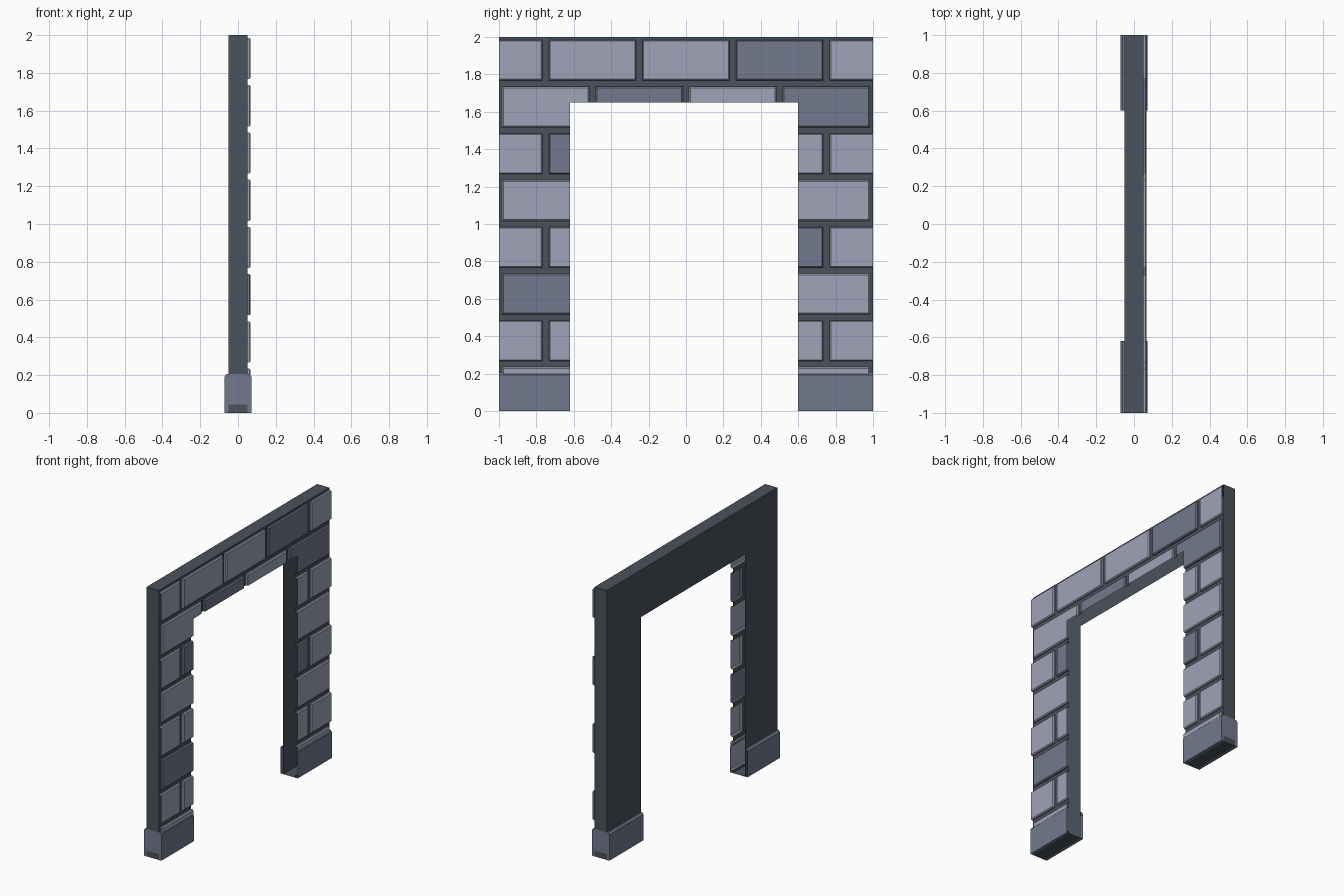
import bpy, bmesh

if "Cube" in bpy.data.objects:
    bpy.data.objects.remove(bpy.data.objects["Cube"])

Y0, Y1, ZT = -0.62, 0.60, 1.65      # doorway opening
T, PX, PH = 0.05, 0.071, 0.205      # half wall thickness, plinth half depth, plinth height


def material(name, rgb):
    m = bpy.data.materials.new(name)
    m.diffuse_color = (*rgb, 1)
    m.use_nodes = True
    m.node_tree.nodes["Principled BSDF"].inputs["Base Color"].default_value = m.diffuse_color
    return m


MORTAR = material("dark mortar", (0.069, 0.085, 0.105))
LIGHT = material("light stone", (0.350, 0.366, 0.479))
DARK = material("dark stone", (0.174, 0.195, 0.275))


def face(bm, pts, mi=0):
    f = bm.faces.new([bm.verts.new(p) for p in pts])
    f.material_index = mi
    return f


def finish(bm, name, mats):
    bmesh.ops.remove_doubles(bm, verts=bm.verts, dist=1e-5)
    me = bpy.data.meshes.new(name)
    bm.to_mesh(me)
    bm.free()
    for m in mats:
        me.materials.append(m)
    ob = bpy.data.objects.new(name, me)
    bpy.context.collection.objects.link(ob)
    return ob


def cut_doorway(bm):
    """Split along the opening and outer edges, drop everything in the gap."""
    for co, no in (((0, Y0, 0), (0, 1, 0)), ((0, Y1, 0), (0, 1, 0)),
                   ((0, -1, 0), (0, 1, 0)), ((0, 1, 0), (0, 1, 0)),
                   ((0, 0, ZT), (0, 0, 1))):
        bmesh.ops.bisect_plane(bm, geom=bm.verts[:] + bm.edges[:] + bm.faces[:],
                               dist=1e-6, plane_co=co, plane_no=no)
    gone = []
    for f in bm.faces:
        c = f.calc_center_median()
        if (Y0 < c.y < Y1 and c.z < ZT) or abs(c.y) > 1.0001:
            gone.append(f)
    bmesh.ops.delete(bm, geom=gone, context='FACES')


# wall shell: back, ends, top and feet (open towards the doorway)
bm = bmesh.new()
face(bm, [(-T, -1, 0), (-T, -1, 2), (-T, 1, 2), (-T, 1, 0)])
face(bm, [(-T, -1, 2), (T, -1, 2), (T, 1, 2), (-T, 1, 2)])
face(bm, [(-T, -1, PH), (T, -1, PH), (T, -1, 2), (-T, -1, 2)])
face(bm, [(-T, 1, PH), (-T, 1, 2), (T, 1, 2), (T, 1, PH)])
face(bm, [(-T, -1, 0), (-T, 1, 0), (T, 1, 0), (T, -1, 0)])
cut_doorway(bm)
finish(bm, "wall_shell", [MORTAR])

# brick facing: mortar strips with raised, bevelled hollow bricks
bm = bmesh.new()
G = 0.017
dark_bricks = {(7, 3), (6, 1), (6, 3), (5, 1), (3, 3), (2, 0)}


def flat(y0, y1, z0, z1):
    face(bm, [(T, y0, z0), (T, y1, z0), (T, y1, z1), (T, y0, z1)])


def brick(y0, y1, z0, z1, mi):
    def ring(x, i):
        return [(x, y0 + i, z0 + i), (x, y1 - i, z0 + i),
                (x, y1 - i, z1 - i), (x, y0 + i, z1 - i)]
    rings = [ring(T, 0), ring(0.060, 0), ring(0.067, 0.007)]
    for a, b in zip(rings, rings[1:]):
        for k in range(4):
            n = (k + 1) % 4
            face(bm, [a[k], a[n], b[n], b[k]], mi)
    face(bm, rings[-1], mi)


for row in range(8):
    z0, z1 = row * 0.25 + G, row * 0.25 + 0.25 - G * 0.9
    flat(-1, 1, row * 0.25, z0)
    flat(-1, 1, z1, row * 0.25 + 0.25)
    start = -1.25 if row % 2 else -1.0
    for i in range(5 if row % 2 else 4):
        a = start + i * 0.5
        brick(a + G, a + 0.5 - G, z0, z1, 2 if (row, i) in dark_bricks else 1)
        flat(a, a + G, z0, z1)
        flat(a + 0.5 - G, a + 0.5, z0, z1)
cut_doorway(bm)
finish(bm, "brick_facing", [MORTAR, LIGHT, DARK])

# plinths: bevelled skirts round the feet, capped on the outer end only
prof = [(T, 0), (PX, 0), (PX, 0.192), (0.060, PH), (T, PH)]
for name, inner, outer in (("plinth_near", Y0, -1), ("plinth_far", Y1, 1)):
    bm = bmesh.new()
    for s in (-1, 1):
        for (xa, za), (xb, zb) in zip(prof, prof[1:]):
            pts = [(s * xa, inner, za), (s * xa, outer, za),
                   (s * xb, outer, zb), (s * xb, inner, zb)]
            face(bm, pts if s * outer > 0 else pts[::-1])
        cap = [(s * x, outer, z) for x, z in prof]
        face(bm, cap if s * outer < 0 else cap[::-1])
    # middle of the cap, with the wall showing in a low strip
    for za, zb, mi in ((0, 0.045, 1), (0.045, PH, 0)):
        pts = [(-T, outer, za), (T, outer, za), (T, outer, zb), (-T, outer, zb)]
        face(bm, pts if outer < 0 else pts[::-1], mi)
    finish(bm, name, [DARK, MORTAR])
